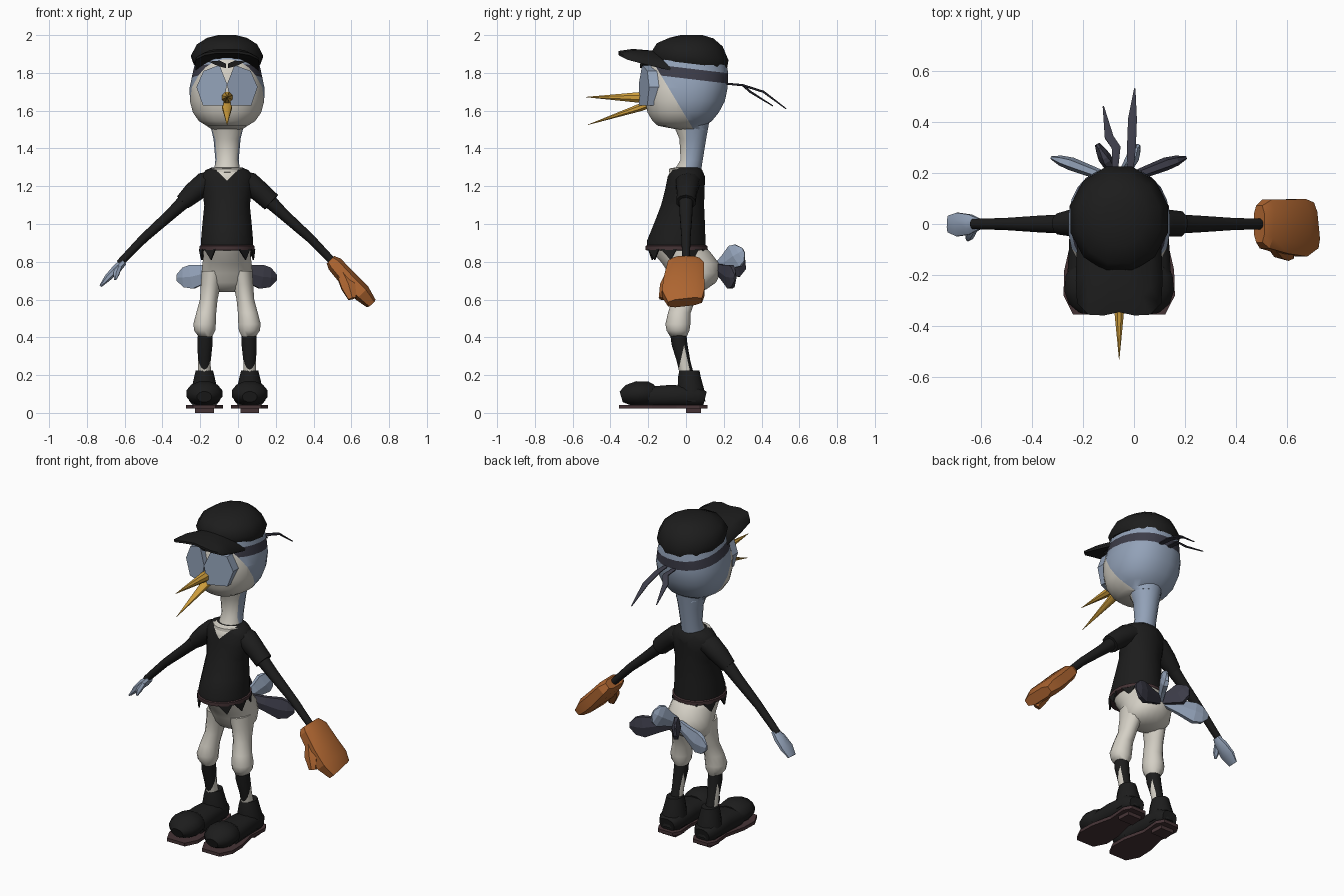
import bpy, bmesh, math
from mathutils import Vector

CX = -0.058  # centre line of the body


def material(name, rgb):
    m = bpy.data.materials.new(name)
    m.diffuse_color = (*rgb, 1)
    return m


BLACK = material("black cloth", (0.012, 0.012, 0.012))
CREAM = material("cream", (0.66, 0.63, 0.56))
BLUE = material("blue grey", (0.29, 0.36, 0.48))
SLATE = material("dark slate", (0.045, 0.045, 0.065))
BROWN = material("leather orange", (0.42, 0.13, 0.03))
GOLD = material("beak gold", (0.62, 0.34, 0.045))
MAROON = material("dark maroon", (0.06, 0.033, 0.036))


def finish(bm, name, mats, smooth=40):
    bmesh.ops.recalc_face_normals(bm, faces=bm.faces)
    me = bpy.data.meshes.new(name)
    bm.to_mesh(me)
    bm.free()
    ob = bpy.data.objects.new(name, me)
    bpy.context.collection.objects.link(ob)
    for m in mats if isinstance(mats, list) else [mats]:
        me.materials.append(m)
    if smooth:
        bpy.ops.object.select_all(action='DESELECT')
        ob.select_set(True)
        bpy.context.view_layer.objects.active = ob
        bpy.ops.object.shade_smooth_by_angle(angle=math.radians(smooth))
    return ob


def loft(name, rings, mats, n=16, side=None, power=1.0, smooth=40, tilt=None, cuts=(), rule=None):
    """Rings of (x, y, z, a, b). Horizontal unless a side axis is given; then they follow the path."""
    bm = bmesh.new()
    pts = [Vector(r[:3]) for r in rings]
    loops = []
    for i, r in enumerate(rings):
        u, v = Vector((1, 0, 0)), Vector((0, 1, 0))
        if side:
            t = (pts[min(i + 1, len(pts) - 1)] - pts[max(i - 1, 0)]).normalized()
            u = Vector(side)
            u = (u - t * u.dot(t)).normalized()
            v = t.cross(u)
        loop = []
        for k in range(n):
            ang = 2 * math.pi * (k + 0.5) / n
            c, s = math.cos(ang), math.sin(ang)
            c = math.copysign(abs(c) ** power, c)
            s = math.copysign(abs(s) ** power, s)
            p = pts[i] + u * c * r[3] + v * s * r[4]
            if tilt:
                p.z += tilt[i] * p.y
            loop.append(bm.verts.new(p))
        loops.append(loop)
    for A, B in zip(loops, loops[1:]):
        for k in range(n):
            bm.faces.new((A[k], A[(k + 1) % n], B[(k + 1) % n], B[k]))
    bm.faces.new(loops[0])
    bm.faces.new(loops[-1])
    # cut clean colour borders, then colour by rule
    for co, no in cuts:
        bmesh.ops.bisect_plane(bm, geom=bm.verts[:] + bm.edges[:] + bm.faces[:], plane_co=co, plane_no=no)
    if rule:
        for f in bm.faces:
            f.material_index = rule(f.calc_center_median())
    return finish(bm, name, mats, smooth)


def prism(name, points, offset, mat):
    bm = bmesh.new()
    A = [bm.verts.new(p) for p in points]
    B = [bm.verts.new(Vector(p) + Vector(offset)) for p in points]
    bm.faces.new(A)
    bm.faces.new(B)
    for k in range(len(A)):
        j = (k + 1) % len(A)
        bm.faces.new((A[k], A[j], B[j], B[k]))
    return finish(bm, name, mat, 0)


# head: cream face, blue back, slate band
def head_colour(c):
    if c.y + 0.2 * (c.z - 1.75) < -0.11 - 0.4 * (c.z - 1.75):
        return 0
    return 2 if 1.77 < c.z + 0.12 * c.y < 1.825 else 1


loft("head", [(CX, y, z, a, b) for z, y, a, b in (
    (1.50, .035, .08, .08), (1.52, -.025, .11, .125), (1.545, -.02, .15, .158), (1.59, -.015, .182, .19),
    (1.65, -.005, .198, .212), (1.72, 0, .2, .222), (1.8, .01, .183, .215), (1.88, .015, .165, .195))],
    [CREAM, BLUE, SLATE], 24, power=.88,
    cuts=[((0, -.11, 1.75), (0, 1, .6)), ((0, 0, 1.77), (0, .12, 1)), ((0, 0, 1.825), (0, .12, 1))],
    rule=head_colour)
loft("neck", [(CX, 0, 1.26, .072, .078), (CX, .03, 1.34, .063, .06), (CX, .036, 1.45, .073, .072),
              (CX, .025, 1.54, .095, .1)], [CREAM, BLUE], 16,
     cuts=[((0, 0, 0), (0, 1, 0))], rule=lambda c: int(c.y > 0))

# eyes, brows
for s in (-1, 1):
    hexagon = [(0, 1.74, -.25), (.04, 1.842, -.232), (.125, 1.81, -.205), (.162, 1.725, -.195),
               (.128, 1.628, -.205), (.02, 1.628, -.25)]
    prism("eye", [(CX + s * x, y, z) for x, z, y in hexagon], (0, .07, 0), BLUE)
    brow = [(.005, 1.825), (.045, 1.835), (.1, 1.86), (.04, 1.865), (.005, 1.848)]
    prism("brow", [(CX + s * x, -.245 + .25 * x, z) for x, z in brow], (0, .06, 0), BLACK)

# beak
loft("upper_beak", [(CX, -.2, 1.67, .032, .034), (CX, -.25, 1.67, .03, .03), (CX, -.53, 1.672, .001, .001)],
     GOLD, 8, side=(1, 0, 0))
loft("lower_beak", [(CX, -.19, 1.64, .03, .026), (CX, -.24, 1.618, .028, .022), (CX, -.52, 1.525, .001, .001)],
     GOLD, 8, side=(1, 0, 0))

# cap with brim
loft("cap", [(CX, .02, 1.852, .182, .205), (CX, .02, 1.89, .197, .212), (CX, .02, 1.95, .165, .18),
             (CX, .03, 1.985, .11, .12), (CX, .03, 2.0, .05, .06)],
     BLACK, 12, tilt=(-.12, -.1, -.05, -.02, 0), smooth=50)
half = [(.0, -.345), (.06, -.358), (.12, -.355), (.165, -.31), (.17, -.22), (.165, -.08)]
brim = [(x, y) for x, y in half] + [(-x, y) for x, y in reversed(half[1:])]
bm = bmesh.new()
rows = [[bm.verts.new((CX + x * k, y * k - .06 * (1 - k),
                       1.872 + .25 * (-.19 - y) * k - .9 * (x * k) ** 2 + dz)) for x, y in brim]
        for k, dz in ((.4, .03), (.75, .025), (1, .005), (1, -.008), (.4, -.008))]
for A, B in zip(rows, rows[1:]):
    for k in range(len(A)):
        j = (k + 1) % len(A)
        bm.faces.new((A[k], A[j], B[j], B[k]))
finish(bm, "cap_brim", BLACK, 50)

# crest feathers
for x0, x1, y1, z1 in ((-.015, .003, .53, 1.61), (-.075, -.12, .46, 1.625)):
    loft("crest_feather", [(x0, .19, 1.745, .012, .005), (x0 + .005, .3, 1.735, .02, .006),
                           ((x0 + x1) / 2, y1 - .12, 1.70, .02, .006), (x1, y1, z1, .003, .003)],
         SLATE, 6, side=(1, 0, 0))

# tail feathers
for tip, mid, mat in (((-.325, .26, .715), (-.245, .235, .72), BLUE), ((.205, .26, .715), (.125, .235, .72), SLATE),
                      ((.015, .305, .86), (-.005, .26, .83), BLUE), ((-.14, .305, .82), (-.115, .26, .78), SLATE)):
    root = Vector((CX, .165, .765))
    m, t = Vector(mid), Vector(tip)
    loft("tail_feather", [(*root, .03, .015), (*(root.lerp(m, .55)), .05, .022), (*m, .073, .026),
                          (*(m.lerp(t, .55)), .06, .02), (*t, .018, .006)], mat, 6, side=(0, 0, 1), smooth=0)

# shirt with cream neck opening
loft("shirt", [(CX, y, z, a, b) for z, y, a, b in (
    (.865, -.05, .14, .158), (.91, -.052, .14, .157), (1.0, -.035, .132, .137), (1.1, -.018, .122, .115),
    (1.19, -.005, .135, .105), (1.25, .002, .14, .1), (1.285, .002, .115, .085), (1.3, .005, .08, .068))],
    [BLACK, CREAM], 20, cuts=[((CX, 0, 1.228), (1, 0, -1)), ((CX, 0, 1.228), (1, 0, 1))],
    rule=lambda c: int(c.y < -.02 and c.z > 1.228 + abs(c.x - CX)))
loft("shirt_hem", [(CX, -.05, .86, .14, .158), (CX, -.05, .863, .147, .166), (CX, -.05, .884, .147, .166),
                   (CX, -.05, .888, .14, .158)], MAROON, 20)
loft("collar", [(CX, -.008, 1.272, .07, .072), (CX, -.008, 1.275, .09, .085), (CX, -.008, 1.292, .09, .083),
                (CX, -.008, 1.297, .07, .07)], CREAM, 16)

# torn cloth points below the hem
for deg in (-130, -50, -15, 30, 70, 110, 150, 195):
    def on_hem(d, z, k):
        r = math.radians(d)
        return (CX + .142 * k * math.cos(r), -.05 + .16 * k * math.sin(r), z)
    prism("torn_cloth", [on_hem(deg - 16, .868, 1), on_hem(deg + 16, .868, 1), on_hem(deg + 4, .81, .97)],
          (.008 * math.cos(math.radians(deg)), .008 * math.sin(math.radians(deg)), 0), BLACK)

# sleeves and arms
for s in (-1, 1):
    r = .052 if s > 0 else .043
    loft("sleeve", [(CX + s * .05, .01, 1.235, .07, .05), (CX + s * .12, .008, 1.215, .065, .06),
                    (CX + s * .18, .004, 1.165, .055, .055), (CX + s * .235, 0, 1.115, r, r)],
         BLACK, 10, side=(0, 1, 0))
    loft("arm", [(CX + s * .2, 0, 1.145, .04, .04), (CX + s * .3, 0, 1.05, .035, .03),
                 (CX + s * .44, 0, .925, .025, .024), (CX + s * .57, 0, .79, .021, .02)],
         BLACK, 10, side=(0, 1, 0))

# bare hand
loft("hand", [(-.605, 0, .80, .022, .02), (-.64, -.002, .765, .042, .026), (-.69, -.002, .715, .05, .02),
              (-.727, 0, .672, .035, .008)], BLUE, 8, side=(0, 1, 0))
loft("thumb", [(-.63, -.025, .77, .016, .016), (-.645, -.05, .735, .018, .016), (-.65, -.063, .705, .006, .006)],
     BLUE, 6, side=(1, 0, 0))

# leather mitt
loft("mitt", [(.49, 0, .81, .075, .03), (.515, 0, .785, .1, .045), (.59, -.01, .70, .112, .05),
              (.655, -.015, .635, .118, .05), (.70, -.005, .585, .095, .032)],
     BROWN, 8, side=(0, 1, 0), power=.6, smooth=25)
loft("mitt_thumb", [(.55, -.07, .74, .035, .035), (.585, -.11, .67, .045, .03), (.605, -.13, .605, .025, .015)],
     BROWN, 6, side=(1, 0, 0), smooth=25)

# breeches seat
loft("breeches_seat", [(CX, y, z, a, b) for z, y, a, b in (
    (.89, -.05, .125, .145), (.84, -.015, .125, .155), (.79, .025, .132, .152), (.74, .045, .137, .14),
    (.69, .045, .135, .115), (.655, .035, .11, .075), (.64, .03, .06, .035))], CREAM, 20, smooth=60)

for s in (-1, 1):
    def X(d):
        return CX + s * d
    # breeches leg
    loft("breeches_leg", [(X(.075), .01, .75, .06, .095), (X(.086), .005, .68, .054, .08),
                          (X(.097), -.012, .6, .048, .062), (X(.11), -.035, .53, .054, .06),
                          (X(.119), -.043, .47, .061, .066), (X(.118), -.042, .435, .057, .06),
                          (X(.115), -.04, .405, .038, .044)], CREAM, 14, smooth=60)
    # stirrup sock with cream side gap
    loft("sock", [(X(.115), -.042, .43, .04, .043), (X(.117), -.034, .36, .041, .042),
                  (X(.12), -.012, .27, .034, .036), (X(.12), .008, .19, .036, .038)], [BLACK, CREAM], 14,
         cuts=[((0, -.01, .36), (0, 1, .22)), ((0, -.01, .36), (0, 1, -.22)), ((0, 0, .22), (0, 0, 1))],
         rule=lambda c: int(.22 < c.z < .36 and abs(c.y + .01) < (.36 - c.z) * .22))
    # shoe
    loft("shoe_ankle", [(X(.12), .03, .06, .075, .075), (X(.12), .025, .13, .07, .072),
                        (X(.12), .018, .19, .056, .062), (X(.12), .018, .225, .047, .055)], BLACK, 12)
    loft("shoe_body", [(X(.12), .1, .075, .05, .04), (X(.12), .06, .085, .075, .055),
                       (X(.12), -.08, .09, .078, .06), (X(.12), -.2, .085, .085, .055)],
         BLACK, 12, side=(1, 0, 0), power=.8)
    loft("shoe_toe", [(X(.12), -.17, .1, .07, .05), (X(.12), -.2, .102, .092, .066), (X(.12), -.26, .102, .098, .068),
                      (X(.12), -.31, .095, .08, .055), (X(.12), -.343, .085, .04, .03)],
         BLACK, 12, side=(1, 0, 0))
    # sole and heel
    edge = [(.05, .115), (.075, .07), (.065, -.05), (.095, -.18), (.098, -.28), (.06, -.355)]
    sole = edge + [(-x, y) for x, y in reversed(edge)]
    prism("sole", [(X(.12) + x, y, .022) for x, y in sole], (0, 0, .02), MAROON)
    prism("heel", [(X(.12) + x, y, 0) for x, y in ((-.05, 0), (.05, 0), (.045, .08), (-.045, .08))],
          (0, 0, .025), MAROON)
